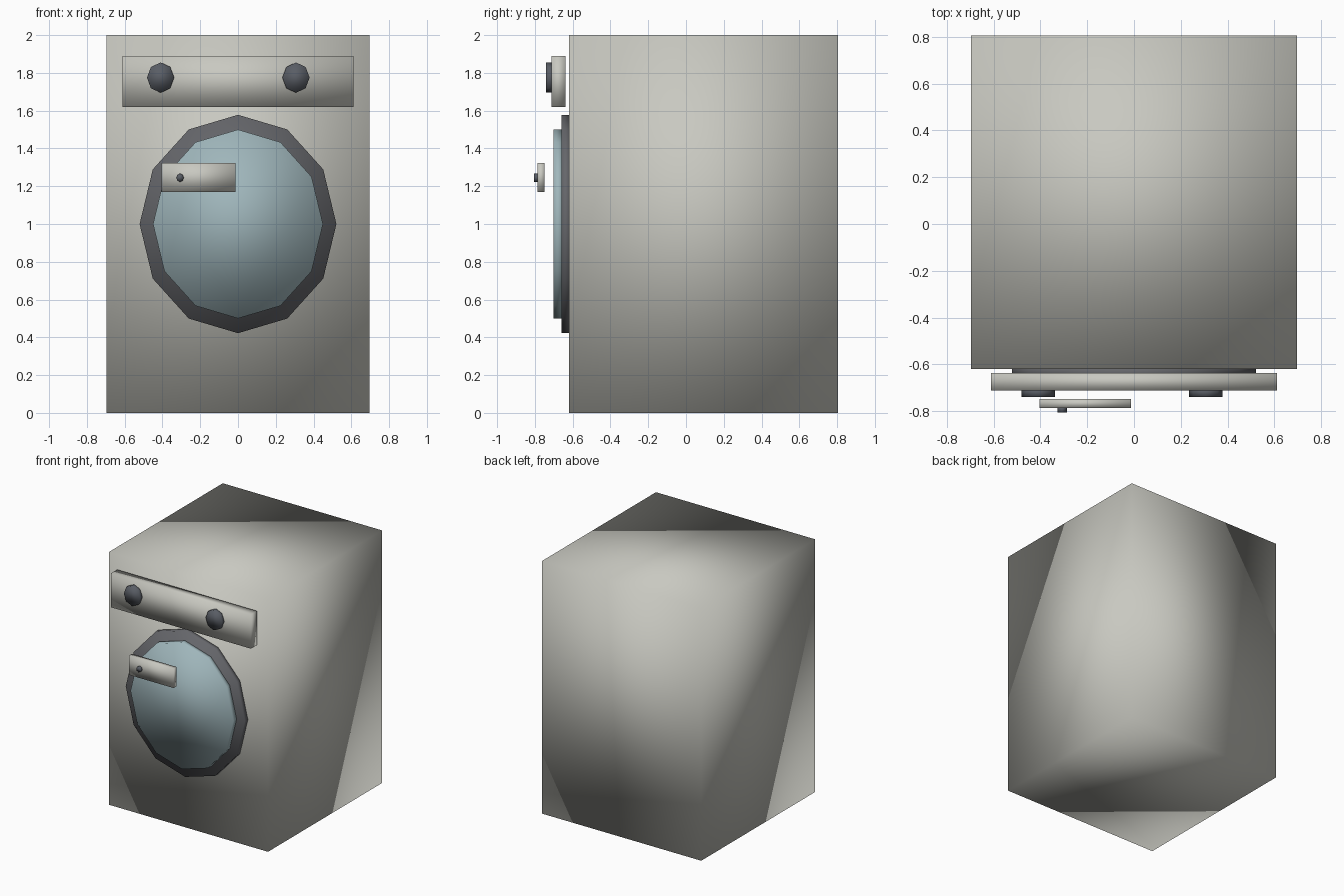
import bpy, bmesh, math
from mathutils import Matrix, Vector

default = bpy.data.objects.get("Cube")
if default:
    bpy.data.objects.remove(default, do_unlink=True)


def material(name, rgb):
    m = bpy.data.materials.new(name)
    m.use_nodes = True
    colour = (*rgb, 1)
    m.diffuse_color = colour
    m.node_tree.nodes["Principled BSDF"].inputs["Base Color"].default_value = colour
    return m


ENAMEL = material("warm grey enamel", (0.58, 0.58, 0.53))
RUBBER = material("dark grey trim", (0.13, 0.133, 0.145))
KNOB = material("charcoal knob", (0.1, 0.11, 0.13))
GLASS = material("pale blue glass", (0.35, 0.47, 0.5))


def finish(name, bm, mat):
    # Soft shading runs over every edge, even the box corners
    for f in bm.faces:
        f.smooth = True
    mesh = bpy.data.meshes.new(name)
    bm.to_mesh(mesh)
    bm.free()
    mesh.materials.append(mat)
    bpy.context.collection.objects.link(bpy.data.objects.new(name, mesh))


def box(name, x, y, z, mat):
    """Box from (min, max) ranges on each axis."""
    spans = (x, y, z)
    centre = Vector([(a + b) / 2 for a, b in spans])
    size = Vector([b - a for a, b in spans])
    bm = bmesh.new()
    bmesh.ops.create_cube(bm, size=1,
                          matrix=Matrix.Translation(centre) @ Matrix.Diagonal((*size, 1)))
    finish(name, bm, mat)


def disc(name, x, z, rx, rz, y, sides, mat):
    """Elliptical prism facing the front, with a corner at the top."""
    bm = bmesh.new()
    bmesh.ops.create_cone(bm, cap_ends=True, segments=sides, radius1=1, radius2=1, depth=1)
    scale = Matrix.Diagonal((rx, rz, y[1] - y[0], 1))
    turn = Matrix.Rotation(math.pi / 2, 4, "X")
    move = Matrix.Translation((x, (y[0] + y[1]) / 2, z))
    bmesh.ops.transform(bm, verts=bm.verts, matrix=move @ turn @ scale)
    finish(name, bm, mat)


# Cabinet and control panel
box("cabinet", (-0.697, 0.697), (-0.62, 0.805), (0, 2), ENAMEL)
box("control_panel", (-0.612, 0.612), (-0.712, -0.637), (1.62, 1.89), ENAMEL)

# Control knobs
for side, x in (("right", -0.41), ("left", 0.307)):
    disc(side + "_knob", x, 1.775, 0.072, 0.08, (-0.74, -0.70), 8, KNOB)

# Round door
disc("door_ring", 0, 1, 0.521, 0.578, (-0.66, -0.61), 12, RUBBER)
disc("door_glass", 0, 1, 0.45, 0.5, (-0.702, -0.65), 12, GLASS)

# Door handle with its small button
box("door_handle", (-0.405, -0.013), (-0.787, -0.748), (1.17, 1.322), ENAMEL)
disc("handle_button", -0.307, 1.245, 0.02, 0.022, (-0.805, -0.78), 8, KNOB)
